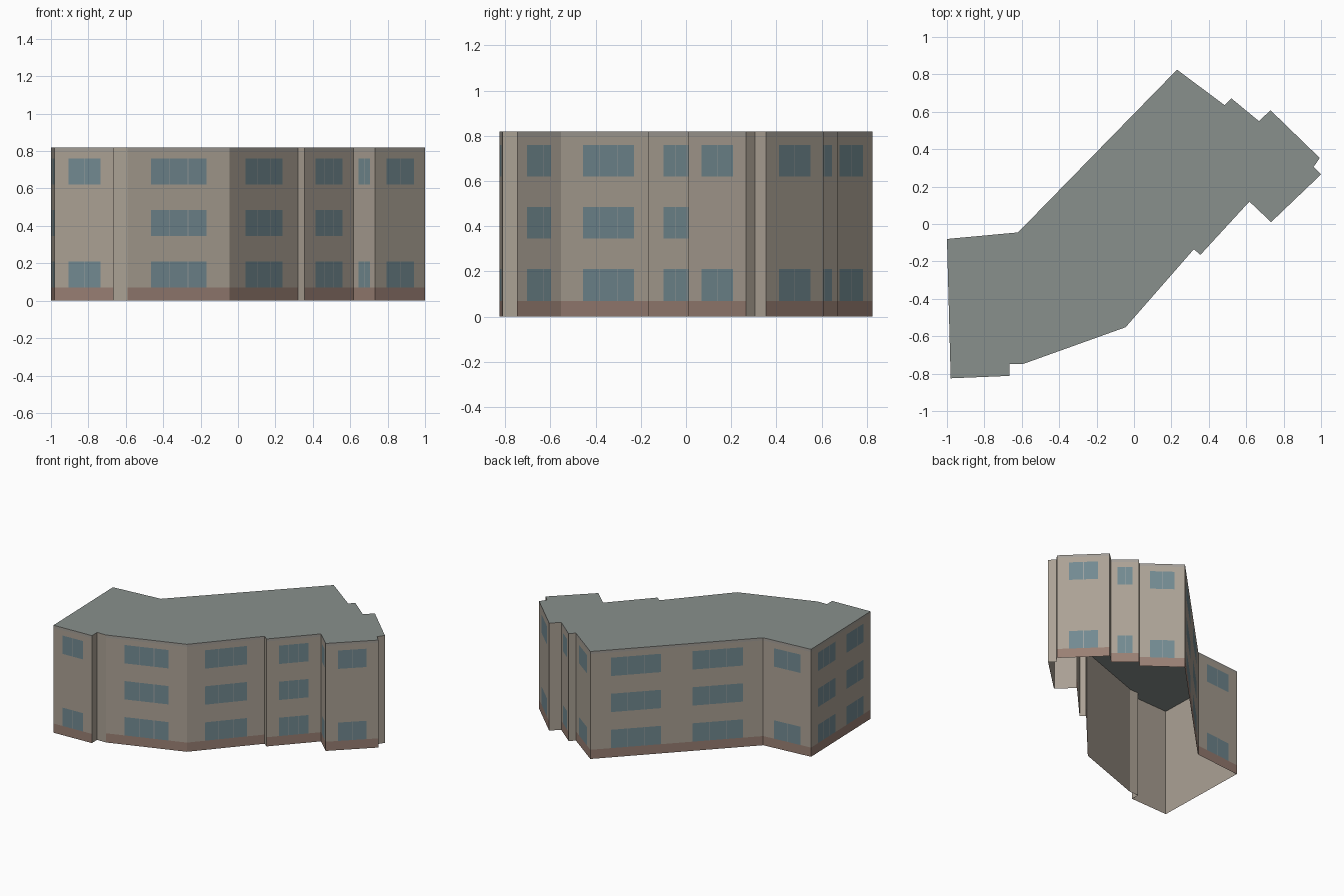
import bpy, bmesh
from mathutils import Vector

if "Cube" in bpy.data.objects:
    bpy.data.objects.remove(bpy.data.objects["Cube"])

H = 0.82
# Building footprint, counter-clockwise: x, y, window bays, floors, panes for the wall starting here
# (bays 0 = short plain return wall)
PLAN = [
    (-1.0, -0.08, 2, 3, 3), (-0.98, -0.825, 1, 2, 2), (-0.665, -0.812, 0, 0, 0),
    (-0.665, -0.748, 0, 0, 0), (-0.592, -0.748, 1, 3, 3), (-0.045, -0.552, 1, 3, 3),
    (0.32, -0.135, 0, 0, 0), (0.355, -0.165, 1, 3, 3), (0.617, 0.12, 1, 2, 2),
    (0.733, 0.01, 1, 2, 2), (1.0, 0.265, 0, 0, 0), (0.96, 0.305, 0, 0, 0),
    (0.993, 0.353, 1, 2, 2), (0.73, 0.608, 0, 0, 0), (0.668, 0.55, 1, 2, 2),
    (0.52, 0.672, 0, 0, 0), (0.485, 0.635, 1, 2, 2), (0.23, 0.825, 2, 3, 3),
    (-0.62, -0.045, 1, 2, 2),
]
ROWS = {2: [(0.07, 0.21), (0.62, 0.76)],
        3: [(0.07, 0.21), (0.345, 0.485), (0.62, 0.76)]}
# Window columns as fractions of the wall length
COLUMNS = {1: [(0.23, 0.775)], 2: [(0.12, 0.41), (0.592, 0.882)]}
PLINTH, TRIM, BAR = 0.07, 0.80, 0.004

COLORS = {
    "walls": (0.41, 0.36, 0.30),
    "inner_walls": (0.40, 0.35, 0.295),
    "brick_plinth": (0.32, 0.215, 0.175),
    "top_trim": (0.37, 0.345, 0.31),
    "window_glass": (0.17, 0.255, 0.285),
    "window_bars": (0.33, 0.36, 0.36),
    "roof": (0.25, 0.28, 0.265),
}
parts = {name: bmesh.new() for name in COLORS}


def quad(part, a, b, u0, u1, z0, z1):
    """Upright rectangle on wall a-b between distances u0..u1 and heights z0..z1."""
    d = (b - a).normalized()
    p, q = a + d * u0, a + d * u1
    bm = parts[part]
    bm.faces.new([bm.verts.new((v.x, v.y, z))
                  for v, z in ((p, z0), (q, z0), (q, z1), (p, z1))])


def facade(a, b, bays, floors, panes):
    length = (b - a).length
    if not bays:
        quad("walls", a, b, 0, length, 0, H)
        return
    quad("brick_plinth", a, b, 0, length, 0, PLINTH)
    quad("top_trim", a, b, 0, length, TRIM, H)
    end = 0
    for f0, f1 in COLUMNS[bays]:
        w0, w1 = f0 * length, f1 * length
        quad("walls", a, b, end, w0, PLINTH, TRIM)
        # window column: glass, bars and the wall between floors
        z = PLINTH
        for z0, z1 in ROWS[floors]:
            if z0 > z:
                quad("walls", a, b, w0, w1, z, z0)
            pane = (w1 - w0 - BAR * (panes - 1)) / panes
            for k in range(panes):
                u = w0 + k * (pane + BAR)
                quad("window_glass", a, b, u, u + pane, z0, z1)
                if k < panes - 1:
                    quad("window_bars", a, b, u + pane, u + pane + BAR, z0, z1)
            z = z1
        quad("walls", a, b, w0, w1, z, TRIM)
        end = w1
    quad("walls", a, b, end, length, PLINTH, TRIM)
    # plain lining just behind the facade
    d = (b - a).normalized()
    inset = Vector((-d.y, d.x)) * 0.003
    quad("inner_walls", b + inset, a + inset, 0.003, length - 0.003, 0, H)


# Facades all round
for i, (x, y, bays, floors, panes) in enumerate(PLAN):
    nxt = PLAN[(i + 1) % len(PLAN)]
    facade(Vector((x, y)), Vector(nxt[:2]), bays, floors, panes)

# Flat roof (the underside of the shell stays open)
roof = parts["roof"]
roof.faces.new([roof.verts.new((p[0], p[1], H)) for p in PLAN])
roof.normal_update()
bmesh.ops.triangulate(roof, faces=roof.faces[:], ngon_method='EAR_CLIP')

# One object per part
for name, bm in parts.items():
    bmesh.ops.remove_doubles(bm, verts=bm.verts[:], dist=1e-5)
    mesh = bpy.data.meshes.new(name)
    bm.to_mesh(mesh)
    bm.free()
    mat = bpy.data.materials.new(name)
    mat.diffuse_color = (*COLORS[name], 1)
    mat.use_nodes = True
    mat.node_tree.nodes["Principled BSDF"].inputs["Base Color"].default_value = mat.diffuse_color
    mesh.materials.append(mat)
    bpy.context.collection.objects.link(bpy.data.objects.new(name, mesh))
